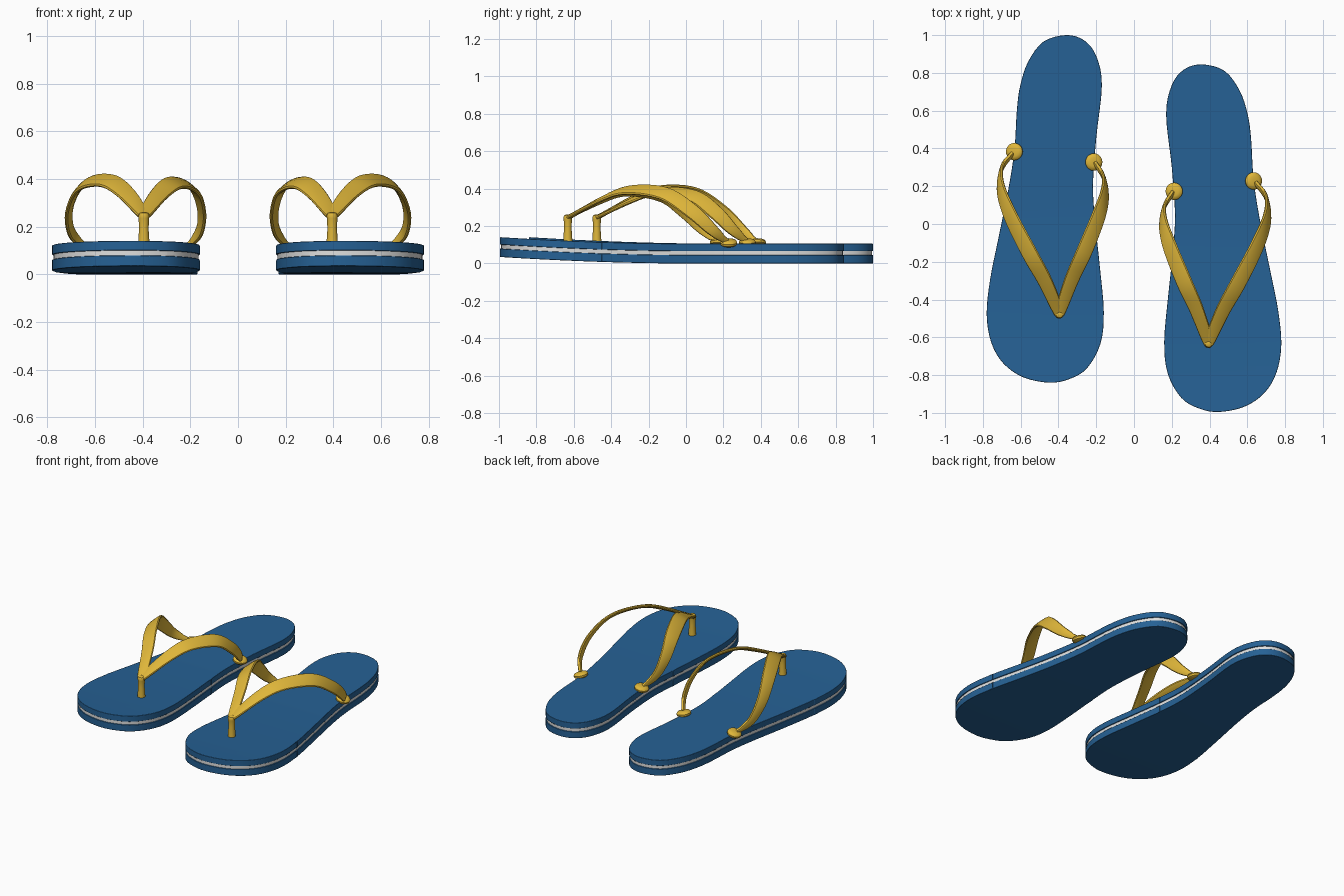
import bpy, bmesh, math
from mathutils import Vector, Matrix

if "Cube" in bpy.data.objects:
    bpy.data.objects.remove(bpy.data.objects["Cube"])


def material(name, rgb):
    m = bpy.data.materials.new(name)
    m.use_nodes = True
    m.diffuse_color = (*rgb, 1)
    m.node_tree.nodes["Principled BSDF"].inputs["Base Color"].default_value = (*rgb, 1)
    return m


BLUE = material("blue foam", (0.019, 0.12, 0.30))
WHITE = material("white foam", (0.75, 0.75, 0.74))
YELLOW = material("yellow rubber", (0.74, 0.47, 0.042))


def lift(y):
    """Upward curl of the sole towards the toe."""
    return 0.035 * max(0, -y) ** 1.8


def spline(points, steps, closed=False):
    """Smooth path through the given points."""
    pts = [Vector(p) for p in points]
    n = len(pts)
    at = (lambda i: pts[i % n]) if closed else (lambda i: pts[max(0, min(n - 1, i))])
    out = []
    for i in range(n if closed else n - 1):
        a, b, c, d = (at(i + k) for k in (-1, 0, 1, 2))
        for s in range(steps):
            t = s / steps
            out.append(0.5 * (2 * b + (c - a) * t + (2 * a - 5 * b + 4 * c - d) * t * t
                              + (3 * b - a - 3 * c + d) * t ** 3))
    return out if closed else out + [pts[-1]]


def finish(name, bm, mat, bevel=0):
    """Make the left part and its mirrored, shifted right twin."""
    bmesh.ops.recalc_face_normals(bm, faces=bm.faces)
    for side in ("left", "right"):
        if side == "right":
            bm.transform(Matrix.Translation((0, 0.155, 0)) @ Matrix.Diagonal((-1, 1, 1, 1)))
            bmesh.ops.reverse_faces(bm, faces=bm.faces)
        me = bpy.data.meshes.new(f"{side}_{name}")
        bm.to_mesh(me)
        me.materials.append(mat)
        me.shade_smooth()
        me.set_sharp_from_angle(angle=math.radians(40))
        ob = bpy.data.objects.new(me.name, me)
        bpy.context.collection.objects.link(ob)
        if bevel:
            mod = ob.modifiers.new("soft edge", "BEVEL")
            mod.width, mod.segments = bevel, 2
            mod.limit_method, mod.angle_limit = "ANGLE", math.radians(50)
            mod.harden_normals = True
    bm.free()


# Sole: three stacked layers cut from one outline
OUTLINE = spline([
    (0.36, 0.845), (0.265, 0.818), (0.2, 0.735), (0.17, 0.58), (0.2, 0.3), (0.217, 0.05),
    (0.205, -0.15), (0.182, -0.37), (0.16, -0.62), (0.178, -0.79), (0.25, -0.92),
    (0.345, -0.977), (0.45, -0.995), (0.585, -0.967), (0.69, -0.895), (0.755, -0.785),
    (0.78, -0.635), (0.762, -0.45), (0.72, -0.24), (0.665, 0.03), (0.633, 0.24),
    (0.62, 0.45), (0.602, 0.58), (0.56, 0.705), (0.48, 0.81)], 4, True)


def sole_layer(name, z0, z1, inset, mat, bevel=0):
    bm = bmesh.new()
    n = len(OUTLINE)
    for i, p in enumerate(OUTLINE):
        d = (OUTLINE[(i + 1) % n] - OUTLINE[i - 1]).normalized()
        bm.verts.new((p.x - d.y * inset, p.y + d.x * inset, z0))
    bm.faces.new(bm.verts)
    # cross cuts let the toe bend smoothly
    for k in range(10):
        bmesh.ops.bisect_plane(bm, geom=bm.verts[:] + bm.edges[:] + bm.faces[:],
                               plane_co=(0, -0.05 - 0.1 * k, 0), plane_no=(0, 1, 0))
    ext = bmesh.ops.extrude_face_region(bm, geom=bm.faces[:], use_keep_orig=True)
    for v in ext["geom"]:
        if isinstance(v, bmesh.types.BMVert):
            v.co.z = z1
    for v in bm.verts:
        v.co.z += lift(v.co.y)
    finish(name, bm, mat, bevel)


sole_layer("lower_sole", 0, 0.045, 0, BLUE, 0.005)
sole_layer("middle_stripe", 0.044, 0.067, 0.006, WHITE)
sole_layer("upper_sole", 0.066, 0.106, 0, BLUE, 0.004)


# Straps: tapered ribbons facing away from the foot
def strap(name, path):
    pts = spline(path, 6)
    bm = bmesh.new()
    rings, sides = [], 12
    for i, p in enumerate(pts):
        t = (pts[min(i + 1, len(pts) - 1)] - pts[max(i - 1, 0)]).normalized()
        out = p - Vector((0.4, p.y, 0.12))
        out = (out - t * out.dot(t)).normalized()
        across = t.cross(out)
        f = i / (len(pts) - 1)
        half = 0.018 + 0.03 * math.sin(math.pi * min(1, f + 0.06)) ** 0.7
        ring = []
        for k in range(sides):
            a = math.tau * k / sides
            c, s = math.cos(a), math.sin(a)
            ring.append(bm.verts.new(p + across * half * math.copysign(abs(c) ** 0.7, c)
                                     + out * 0.011 * math.copysign(abs(s) ** 0.7, s)))
        rings.append(ring)
    for r, q in zip(rings, rings[1:]):
        for k in range(sides):
            j = (k + 1) % sides
            bm.faces.new((r[k], r[j], q[j], q[k]))
    bm.faces.new(rings[0])
    bm.faces.new(rings[-1])
    finish(name, bm, YELLOW)


strap("outer_strap", [(0.395, -0.63, 0.245), (0.47, -0.46, 0.34), (0.55, -0.315, 0.392),
                      (0.65, -0.12, 0.375), (0.705, 0.03, 0.28), (0.7, 0.14, 0.18),
                      (0.645, 0.215, 0.118)])
strap("inner_strap", [(0.395, -0.63, 0.245), (0.33, -0.45, 0.335), (0.265, -0.305, 0.383),
                      (0.19, -0.12, 0.36), (0.155, 0.0, 0.275), (0.16, 0.09, 0.185),
                      (0.205, 0.165, 0.12)])


# Turned parts: toe post and strap buttons
def turned(name, profile, place, sides=20):
    bm = bmesh.new()
    rings = [[bm.verts.new((r * math.cos(math.tau * k / sides),
                            r * math.sin(math.tau * k / sides), z)) for k in range(sides)]
             for r, z in profile]
    for a, b in zip(rings, rings[1:]):
        for k in range(sides):
            j = (k + 1) % sides
            bm.faces.new((a[k], a[j], b[j], b[k]))
    bm.faces.new(rings[0])
    bm.faces.new(rings[-1])
    bm.transform(place)
    finish(name, bm, YELLOW)


turned("toe_post", [(0.025, 0.1), (0.024, 0.13), (0.02, 0.19), (0.022, 0.235),
                    (0.024, 0.245), (0.019, 0.257), (0.008, 0.262)],
       Matrix.Translation((0.395, -0.632, 0)))
BUTTON = [(0.036, -0.014), (0.044, -0.008), (0.046, 0.004), (0.04, 0.013), (0.026, 0.018),
          (0.01, 0.019)]
turned("outer_button", BUTTON,
       Matrix.Translation((0.633, 0.228, 0.11)) @ Matrix.Rotation(0.3, 4, "Y"))
turned("inner_button", BUTTON,
       Matrix.Translation((0.213, 0.173, 0.112)) @ Matrix.Rotation(-0.2, 4, "Y"))
